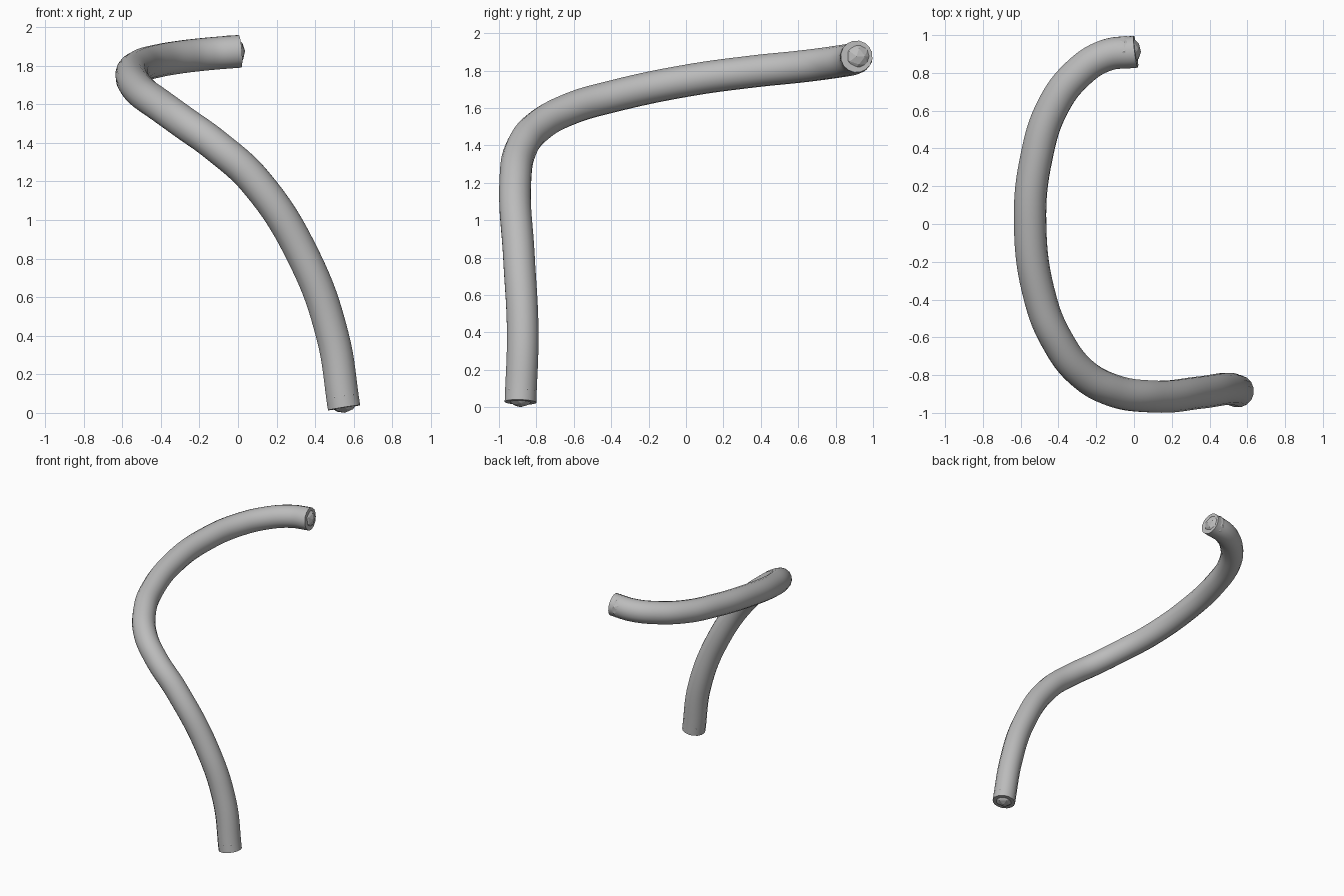
import bpy
from mathutils import Vector

cube = bpy.data.objects.get("Cube")
if cube:
    bpy.data.objects.remove(cube, do_unlink=True)

RADIUS = 0.086
PATH = [(.55, -.885, .027), (.49, -.873, .4), (.345, -.893, .8),
        (.09, -.913, 1.2), (-.12, -.878, 1.39), (-.28, -.785, 1.505),
        (-.405, -.62, 1.595), (-.495, -.4, 1.66), (-.55, 0, 1.745),
        (-.515, .36, 1.795), (-.43, .62, 1.822), (-.3, .795, 1.845),
        (-.15, .892, 1.862), (.01, .912, 1.875)]

grey = bpy.data.materials.new("light_grey")
grey.use_nodes = True
colour = (0.5, 0.5, 0.5, 1)
grey.diffuse_color = colour
grey.node_tree.nodes["Principled BSDF"].inputs["Base Color"].default_value = colour

# Bent round tube swept along a smooth path
curve = bpy.data.curves.new("bent_tube", "CURVE")
curve.dimensions = "3D"
curve.resolution_u = 8
curve.bevel_depth = RADIUS
curve.bevel_resolution = 6
curve.use_fill_caps = True
spline = curve.splines.new("BEZIER")
spline.bezier_points.add(len(PATH) - 1)
for point, co in zip(spline.bezier_points, PATH):
    point.co = co
    point.handle_left_type = point.handle_right_type = "AUTO"
curve.materials.append(grey)
tube = bpy.data.objects.new("bent_tube", curve)
bpy.context.collection.objects.link(tube)
bpy.context.view_layer.objects.active = tube
tube.select_set(True)
bpy.ops.object.convert(target="MESH")
bpy.ops.object.shade_smooth_by_angle()


# Faceted ball sunk into each flat end, its five-sided tip showing
def end_ball(name, end, direction):
    axis = Vector(direction).normalized()
    bpy.ops.mesh.primitive_ico_sphere_add(
        subdivisions=2, radius=RADIUS,
        location=Vector(end) - axis * (RADIUS - 0.027),
        rotation=axis.to_track_quat("Z", "Y").to_euler())
    ball = bpy.context.object
    ball.name = name
    ball.data.materials.append(grey)


end_ball("lower_end_ball", PATH[0], (.15, -.03, -1))
end_ball("upper_end_ball", PATH[-1], (1, -.02, .05))
